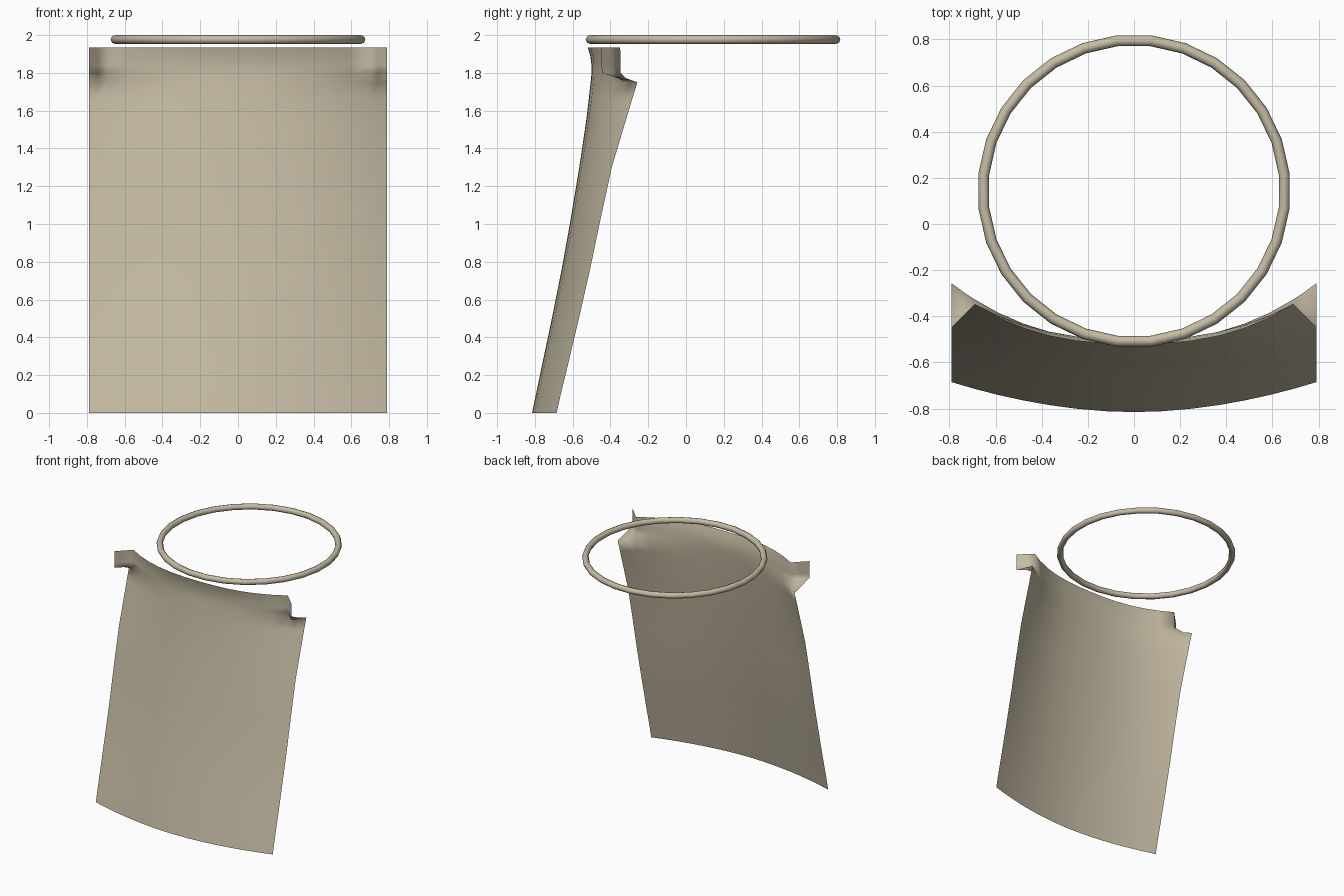
import bpy, bmesh, math

if "Cube" in bpy.data.objects:
    bpy.data.objects.remove(bpy.data.objects["Cube"])

cloth = bpy.data.materials.new("beige")
cloth.diffuse_color = (0.56, 0.50, 0.37, 1)
cloth.use_nodes = True
cloth.node_tree.nodes["Principled BSDF"].inputs["Base Color"].default_value = cloth.diffuse_color


def finish(name, bm):
    me = bpy.data.meshes.new(name)
    bm.to_mesh(me)
    bm.free()
    me.materials.append(cloth)
    for p in me.polygons:
        p.use_smooth = True
    ob = bpy.data.objects.new(name, me)
    bpy.context.collection.objects.link(ob)
    return ob


# Hanging sheet: rows of (height, y at the middle, how far the sides curl back)
rows = [(0, -.815, .13), (.12, -.79, .132), (.25, -.763, .137), (.5, -.71, .143),
        (.75, -.66, .15), (1.0, -.615, .157), (1.3, -.565, .172), (1.55, -.528, .21),
        (1.66, -.515, .23), (1.75, -.505, .248), (1.80, -.50, .215), (1.84, -.50, .215),
        (1.89, -.507, .225), (1.935, -.52, .24)]
half = [.12, .25, .37, .48, .59, .69, .74, .79]
cols = [-x for x in reversed(half)] + [0] + half
WIDTH, FOLD = .79, .69


def sheet_y(x, z, mid, curl):
    power = 1.9 + .6 * z / 1.93
    back = mid + curl * (min(abs(x), WIDTH) / WIDTH) ** power
    if z > 1.78 and abs(x) > FOLD:
        # the top corners fold forward again
        crease = mid + curl * (FOLD / WIDTH) ** power
        return crease - (abs(x) - FOLD) * 1.0
    return back


bm = bmesh.new()
grid = [[bm.verts.new((x, sheet_y(x, z, mid, curl), z)) for x in cols]
        for z, mid, curl in rows]
for r in range(len(rows) - 1):
    for c in range(len(cols) - 1):
        bm.faces.new((grid[r][c], grid[r][c + 1], grid[r + 1][c + 1], grid[r + 1][c]))
finish("hanging_sheet", bm)

# Ring above the sheet
bm = bmesh.new()
SEG, SIDES, R, T = 28, 8, .655, .0235
loops = []
for i in range(SEG):
    a = 2 * math.pi * (i + .5) / SEG
    loop = []
    for j in range(SIDES):
        b = 2 * math.pi * j / SIDES
        d = R + T * math.cos(b)
        loop.append(bm.verts.new((d * math.cos(a), .143 + d * math.sin(a),
                                  1.9765 + T * math.sin(b))))
    loops.append(loop)
for i in range(SEG):
    p, q = loops[i], loops[(i + 1) % SEG]
    for j in range(SIDES):
        k = (j + 1) % SIDES
        bm.faces.new((p[j], q[j], q[k], p[k]))
finish("ring", bm)
